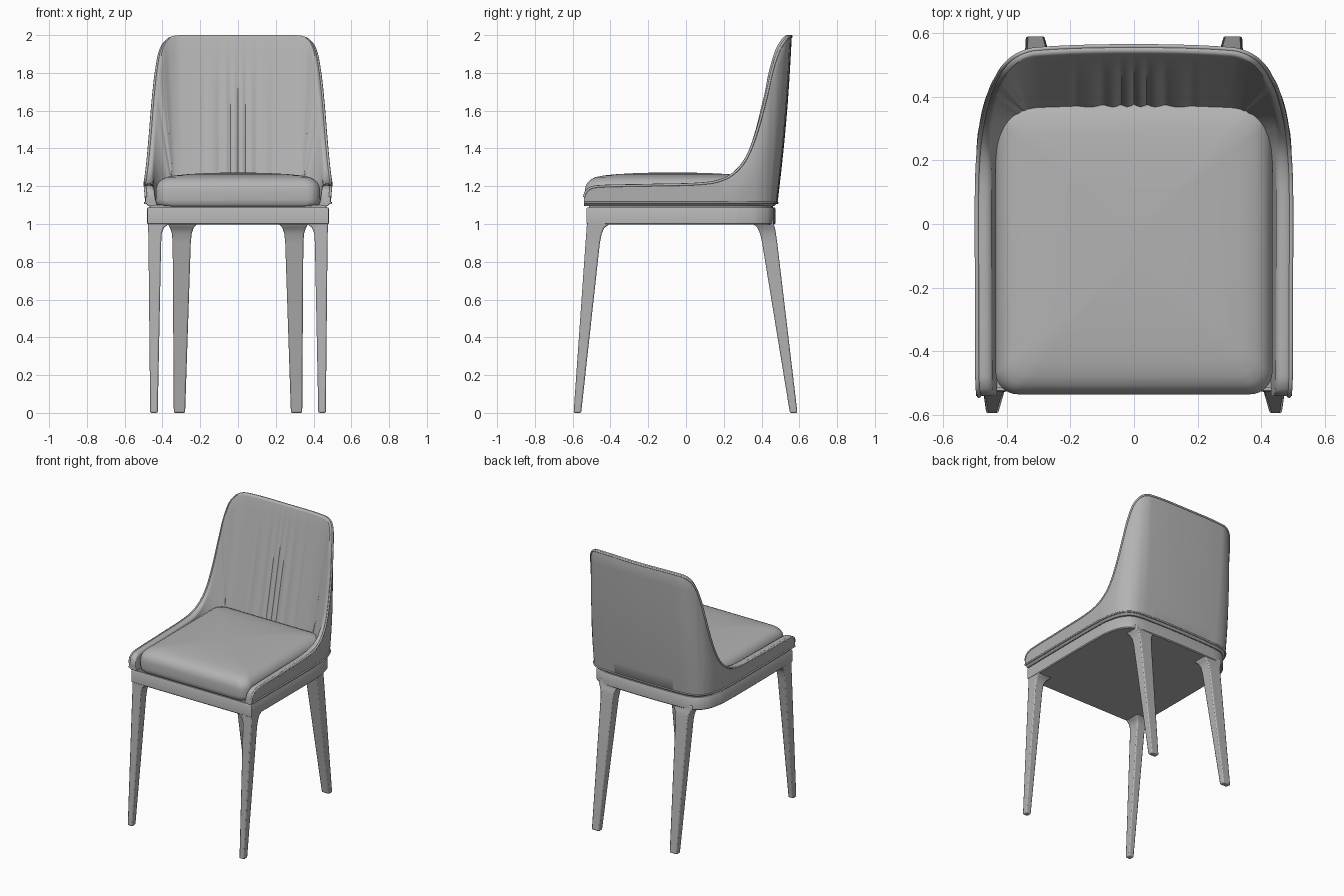
import bpy, bmesh
from math import sin, cos, pi, radians
from mathutils import Vector

cube = bpy.data.objects.get("Cube")
if cube:
    bpy.data.objects.remove(cube, do_unlink=True)

grey = bpy.data.materials.new("soft grey")
grey.use_nodes = True
colour = (0.45, 0.45, 0.45, 1)
grey.diffuse_color = colour
grey.node_tree.nodes["Principled BSDF"].inputs["Base Color"].default_value = colour


def loft(name, rings, bevel=0):
    """Skin closed rings of equal length and cap both ends."""
    bm = bmesh.new()
    loops = [[bm.verts.new(p) for p in ring] for ring in rings]
    n = len(loops[0])
    for a, b in zip(loops, loops[1:]):
        for i in range(n):
            j = (i + 1) % n
            bm.faces.new((a[i], a[j], b[j], b[i]))
    bm.faces.new(loops[0])
    bm.faces.new(loops[-1])
    bmesh.ops.recalc_face_normals(bm, faces=bm.faces)
    mesh = bpy.data.meshes.new(name)
    bm.to_mesh(mesh)
    bm.free()
    mesh.materials.append(grey)
    obj = bpy.data.objects.new(name, mesh)
    bpy.context.collection.objects.link(obj)
    if bevel:
        mod = obj.modifiers.new("soft edges", "BEVEL")
        mod.width, mod.segments = bevel, 2
    bpy.ops.object.select_all(action="DESELECT")
    obj.select_set(True)
    bpy.context.view_layer.objects.active = obj
    bpy.ops.object.shade_smooth_by_angle(angle=radians(40))
    return obj


def tube(name, points, radius):
    """Round piping along a path."""
    curve = bpy.data.curves.new(name, "CURVE")
    curve.dimensions = "3D"
    curve.bevel_depth, curve.bevel_resolution = radius, 2
    curve.use_fill_caps = True
    line = curve.splines.new("POLY")
    line.points.add(len(points) - 1)
    for dot, p in zip(line.points, points):
        dot.co = (*p, 1)
    curve.materials.append(grey)
    bpy.context.collection.objects.link(bpy.data.objects.new(name, curve))


def smooth_path(pts, step):
    """Cubic path through the stations, spaced by chord length."""
    gaps = [(Vector(b[2:]) - Vector(a[2:])).length for a, b in zip(pts, pts[1:])]
    slopes = []
    for i in range(len(pts)):
        lo, hi = max(i - 1, 0), min(i + 1, len(pts) - 1)
        span = sum(gaps[lo:hi])
        slopes.append([(b - a) / span for a, b in zip(pts[lo], pts[hi])])
    out = []
    for i, gap in enumerate(gaps):
        count = max(4, int(gap / step))
        for k in range(count):
            t = k / count
            h = (1 + 2 * t) * (1 - t) ** 2
            out.append([h * a + (1 - h) * b + gap * t * (1 - t) * ((1 - t) * m - t * n)
                        for a, b, m, n in zip(pts[i], pts[i + 1], slopes[i], slopes[i + 1])])
    return out + [list(pts[-1])]


# Left half of the shell: base x, y then rim x, y, z, from arm front to back centre
half = [
    (.49, -.54, .49, -.54, 1.15), (.49, -.52, .493, -.525, 1.185),
    (.49, -.48, .495, -.48, 1.205), (.492, -.2, .496, -.2, 1.213),
    (.492, .1, .496, .12, 1.225), (.488, .25, .49, .23, 1.26),
    (.48, .31, .48, .31, 1.34), (.465, .37, .467, .37, 1.48),
    (.445, .41, .45, .425, 1.68), (.425, .435, .432, .46, 1.83),
    (.40, .455, .41, .495, 1.93), (.36, .47, .37, .53, 1.985),
    (.30, .478, .31, .55, 2), (0, .485, 0, .56, 2),
]
other = [(-a, b, -c, d, e) for a, b, c, d, e in reversed(half[:-1])]
path = smooth_path(half + other, .008)
BASE, RIM = 1.1, .012


def shell_section(i):
    """Closed section through the padded wall at one place on the path."""
    bx, by, ex, ey, ez = path[i]
    before, after = path[max(i - 1, 0)], path[min(i + 1, len(path) - 1)]
    run = Vector((after[0] - before[0], after[1] - before[1], 0)).normalized()
    inward = Vector((-run.y, run.x, 0))
    t = min(max((by - .1) / .34, 0), 1)
    t = t * t * (3 - 2 * t)
    foot, rim = Vector((bx, by, BASE + .012)), Vector((ex, ey, ez - RIM))
    inner_rim = rim + inward * (.05 - .024 * t)
    inner_foot = Vector((bx, by, BASE)) + inward * (.06 + .08 * t)
    ring = [inner_foot, Vector((bx, by, BASE - .005)) + inward * .018]
    for k in range(11):
        s = k / 10
        ring.append(foot.lerp(rim, s) - inward * .009 * t * sin(pi * s))
    mid = (rim + inner_rim) / 2
    for k in range(1, 5):
        a = pi * k / 5
        ring.append(mid + (rim - mid) * cos(a) + Vector((0, 0, RIM * sin(a))))
    for k in range(12):
        s = k / 12
        p = inner_rim.lerp(inner_foot, s)
        # Gathered pleats down the middle of the backrest
        if by > .4:
            window = max(0, 1 - (p.x / .22) ** 4)
            wave = abs(sin(pi * p.x / .056 + sin(p.x * 23)))
            p.y += .011 * window * (.5 - wave) * min(1, s * 3) * (.5 + .5 * s)
        ring.append(p)
    return ring


sections = [shell_section(i) for i in range(len(path))]
loft("padded_shell", sections)

# Piping along the rim and the lower seam
tube("rim_piping", [ring[13].lerp(ring[12], .4) for ring in sections[::2]], .007)
tube("lower_piping", [ring[2] for ring in sections[::2]], .006)


# Seat cushion: rounded rectangle rings, crowned on top
def rounded_rect(hx, hy, r, cy, z):
    ring = []
    for k, (sx, sy) in enumerate([(1, 1), (-1, 1), (-1, -1), (1, -1)]):
        for j in range(9):
            a = pi / 2 * (k + j / 8)
            ring.append((sx * (hx - r) + r * cos(a), cy + sy * (hy - r) + r * sin(a), z))
    return ring


cushion = [(.03, 1.092), (.012, 1.096), (.002, 1.11), (0, 1.13), (0, 1.18), (.004, 1.2),
           (.014, 1.22), (.03, 1.235), (.055, 1.248), (.1, 1.257), (.17, 1.264),
           (.26, 1.269), (.36, 1.272), (.42, 1.273)]
loft("seat_cushion", [rounded_rect(.435 - d, .465 - d, max(.07 - d * .2, .01) if d < .3 else .01,
                                   -.07, z) for d, z in cushion])

# Seat frame follows the shell's plan
frame = [(.965, .997), (.976, 1.003), (.976, 1.082), (.968, 1.088), (.95, 1.088), (.95, 1.1)]
loft("seat_frame", [[(p[0] * s, p[1] * s, z) for p in path] for s, z in frame])

# Tapered splayed legs, flaring into the frame: x range, y range, height
front_leg = [(.425, .465, -.595, -.555, 0), (.407, .474, -.532, -.456, .9),
             (.404, .475, -.528, -.446, .95), (.392, .476, -.526, -.432, .98),
             (.372, .477, -.525, -.41, .996), (.36, .477, -.524, -.395, 1.03)]
back_leg = [(.28, .34, .55, .59, 0), (.25, .346, .403, .483, .9),
            (.245, .35, .392, .476, .95), (.235, .36, .378, .471, .98),
            (.22, .37, .36, .464, .997), (.21, .37, .35, .46, 1.03)]
for side, sign in (("left", 1), ("right", -1)):
    for name, leg in (("front", front_leg), ("back", back_leg)):
        loft(f"{name}_{side}_leg",
             [[(sign * a, c, z), (sign * b, c, z), (sign * b, d, z), (sign * a, d, z)]
              for a, b, c, d, z in leg], bevel=.007)
